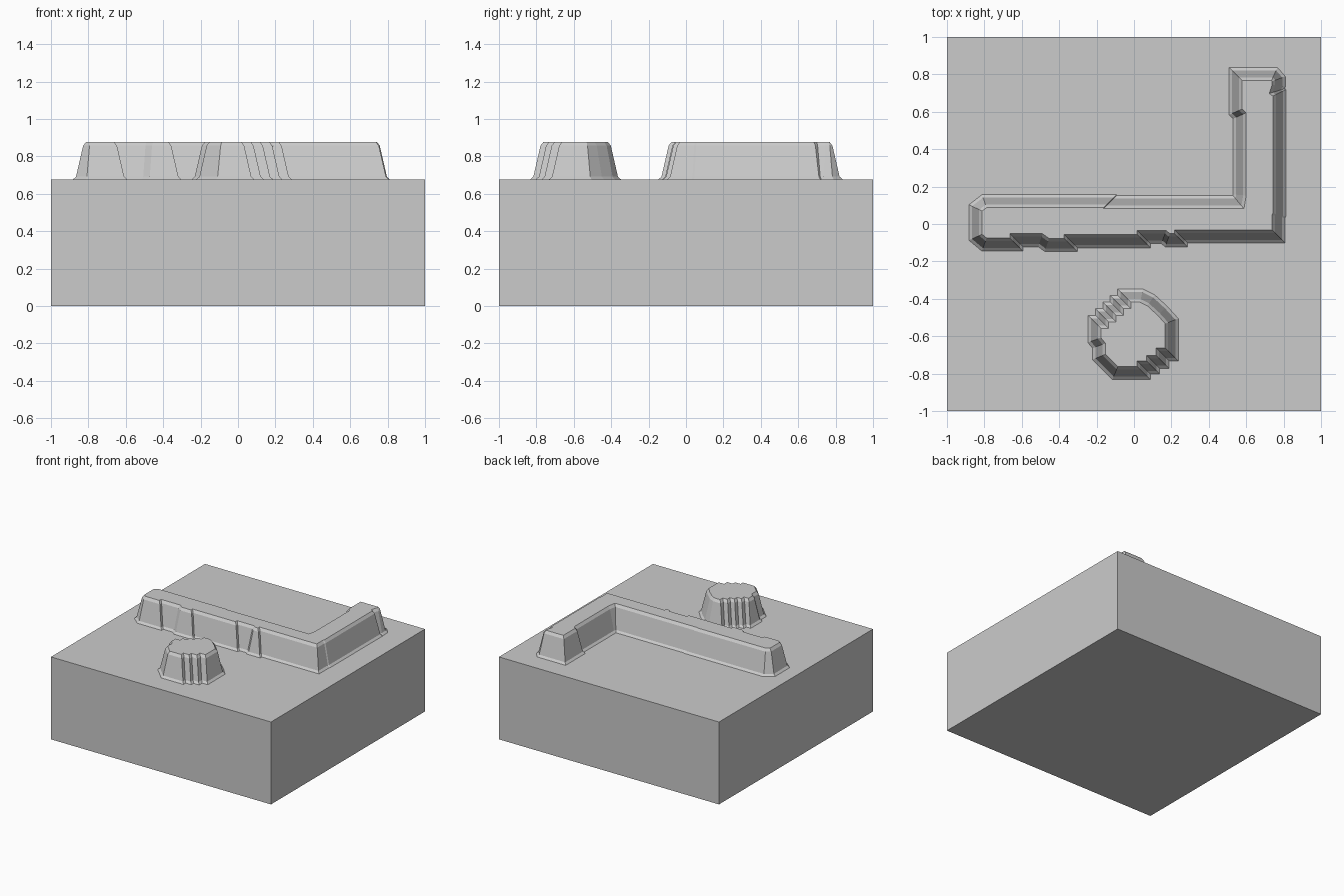
import bpy
import bmesh
from mathutils import Vector

cube = bpy.data.objects.get("Cube")
if cube:
    bpy.data.objects.remove(cube, do_unlink=True)

grey = bpy.data.materials.new("plain grey")
grey.use_nodes = True
colour = (0.6, 0.6, 0.6, 1)
grey.diffuse_color = colour
grey.node_tree.nodes["Principled BSDF"].inputs["Base Color"].default_value = colour

BASE_TOP = 0.677
# Wall profile: outward offset from the outline, height
PROFILE = [(0.037, BASE_TOP), (0.021, 0.692), (-0.017, 0.857), (-0.033, 0.878)]


def offset(points, d):
    """Move every corner of a counterclockwise outline outward, mitred."""
    out = []
    for i, p in enumerate(points):
        a = (p - points[i - 1]).normalized()
        b = (points[(i + 1) % len(points)] - p).normalized()
        na, nb = Vector((a.y, -a.x)), Vector((b.y, -b.x))
        out.append(p + (na + nb) * d / (1 + na.dot(nb)))
    return out


def finish(name, bm):
    bmesh.ops.recalc_face_normals(bm, faces=bm.faces)
    mesh = bpy.data.meshes.new(name)
    bm.to_mesh(mesh)
    bm.free()
    mesh.materials.append(grey)
    bpy.context.collection.objects.link(bpy.data.objects.new(name, mesh))


def raised_form(name, outline):
    """Tapered form with a flared foot and a bevelled rim."""
    points = [Vector(p) for p in outline]
    n = len(points)
    bm = bmesh.new()
    rings = [[bm.verts.new((p.x, p.y, z)) for p in offset(points, d)]
             for d, z in PROFILE]
    for low, high in zip(rings, rings[1:]):
        for i in range(n):
            j = (i + 1) % n
            bm.faces.new((low[i], low[j], high[j], high[i]))
    bm.faces.new(rings[-1])
    bm.faces.new(rings[0][::-1])
    finish(name, bm)


def stairs(start, moves):
    """Outline from a start point and a chain of relative moves."""
    points = [start]
    for dx, dy in moves:
        points.append((points[-1][0] + dx, points[-1][1] + dy))
    return points


# Base block
bm = bmesh.new()
bmesh.ops.create_cube(bm, size=1)
bmesh.ops.scale(bm, vec=(2, 2, BASE_TOP), verts=bm.verts)
bmesh.ops.translate(bm, vec=(0, 0, BASE_TOP / 2), verts=bm.verts)
finish("base_block", bm)

# Raised L: front wall with small steps, then right arm, then back wall
front = [(-0.80, -0.108), (-0.63, -0.108), (-0.63, -0.085),
         (-0.50, -0.085), (-0.465, -0.11), (-0.34, -0.11), (-0.34, -0.09),
         (0.05, -0.09), (0.05, -0.068), (0.16, -0.068), (0.18, -0.085),
         (0.25, -0.085), (0.25, -0.064)]
arm = [(0.77, -0.064), (0.77, 0.04), (0.775, 0.05), (0.775, 0.70),
       (0.762, 0.71), (0.772, 0.74), (0.772, 0.775), (0.75, 0.80), (0.545, 0.80),
       (0.545, 0.60), (0.567, 0.58), (0.567, 0.155), (0.56, 0.115)]
back = [(-0.13, 0.115), (-0.13, 0.12), (-0.80, 0.12), (-0.845, 0.085),
        (-0.845, -0.07)]
raised_form("raised_l_bar", front + arm + back)

# Round knob: plain chamfers on two diagonals, steps on the other two
lower_right = stairs((0.05, -0.795), [(0, 0.03), (0.05, 0), (0, 0.03), (0.05, 0),
                                      (0, 0.04), (0.05, 0)])
upper_left = stairs((-0.05, -0.385), [(0, -0.035), (-0.04, 0)] * 4)
raised_form("round_knob", [(-0.10, -0.795)] + lower_right
            + [(0.20, -0.52), (0.15, -0.465), (0.09, -0.41), (0.04, -0.385)]
            + upper_left
            + [(-0.21, -0.62), (-0.185, -0.65), (-0.185, -0.71)])
